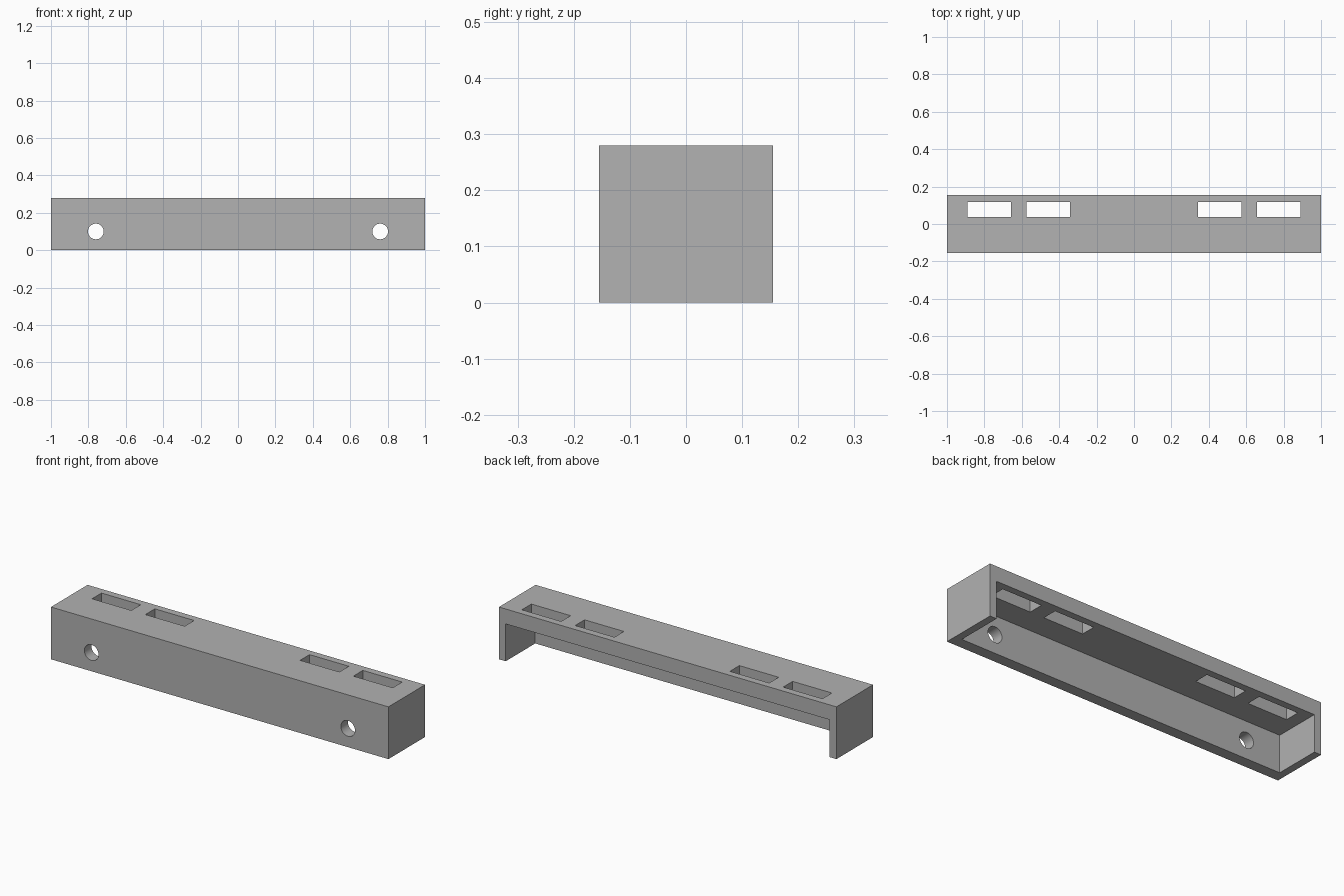
import bpy
import bmesh
import math
from mathutils import Matrix

cube = bpy.data.objects.get("Cube")
if cube:
    bpy.data.objects.remove(cube, do_unlink=True)

# Overall size and wall thicknesses
DEPTH, HEIGHT = 0.31, 0.28
END_WALL, FRONT_WALL, TOP_WALL = 0.04, 0.06, 0.08
BACK = DEPTH / 2

grey = bpy.data.materials.new("plain grey")
grey.use_nodes = True
colour = (0.445, 0.445, 0.445, 1)
grey.diffuse_color = colour
grey.node_tree.nodes["Principled BSDF"].inputs["Base Color"].default_value = colour


def link(name, mesh):
    mesh.materials.append(grey)
    obj = bpy.data.objects.new(name, mesh)
    bpy.context.collection.objects.link(obj)
    return obj


def box(name, low, high):
    bm = bmesh.new()
    bmesh.ops.create_cube(bm, size=1)
    for v in bm.verts:
        v.co = [a if c < 0 else b for c, a, b in zip(v.co, low, high)]
    mesh = bpy.data.meshes.new(name)
    bm.to_mesh(mesh)
    bm.free()
    return link(name, mesh)


def front_bore(name, x, z, radius):
    bm = bmesh.new()
    bmesh.ops.create_cone(
        bm, cap_ends=True, segments=32, radius1=radius, radius2=radius, depth=0.2,
        matrix=Matrix.Translation((x, -BACK, z)) @ Matrix.Rotation(math.pi / 2, 4, "X"))
    mesh = bpy.data.meshes.new(name)
    bm.to_mesh(mesh)
    bm.free()
    return link(name, mesh)


def cut(target, cutter):
    mod = target.modifiers.new(cutter.name, "BOOLEAN")
    mod.operation = "DIFFERENCE"
    mod.solver = "EXACT"
    mod.object = cutter
    cutter.hide_render = True
    cutter.hide_set(True)


# Solid bar, hollowed out from the back and below
bracket = box("bracket_body", (-1, -BACK, 0), (1, BACK, HEIGHT))
cutters = [box("hollow_cutter",
               (END_WALL - 1, FRONT_WALL - BACK, -0.1),
               (1 - END_WALL, BACK + 0.1, HEIGHT - TOP_WALL))]

# Mirrored screw holes in the front and slots in the top
for side, label in ((1, "left"), (-1, "right")):
    cutters.append(front_bore(label + "_hole_cutter", side * 0.76, 0.1, 0.042))
    for place, inner, outer in (("inner", 0.342, 0.575), ("outer", 0.658, 0.891)):
        x1, x2 = sorted((side * inner, side * outer))
        cutters.append(box(f"{label}_{place}_slot_cutter",
                           (x1, 0.037, 0.15), (x2, 0.117, 0.35)))

for cutter in cutters:
    cut(bracket, cutter)

# Bake the cuts into the bracket and drop the cutters
bpy.context.view_layer.update()
result = bracket.evaluated_get(bpy.context.evaluated_depsgraph_get())
final_mesh = bpy.data.meshes.new_from_object(result)
bracket.modifiers.clear()
bracket.data = final_mesh
for cutter in cutters:
    bpy.data.objects.remove(cutter, do_unlink=True)

# Smooth bores with sharp box edges
bpy.ops.object.select_all(action="DESELECT")
bracket.select_set(True)
bpy.context.view_layer.objects.active = bracket
bpy.ops.object.shade_smooth_by_angle(angle=math.radians(30))
